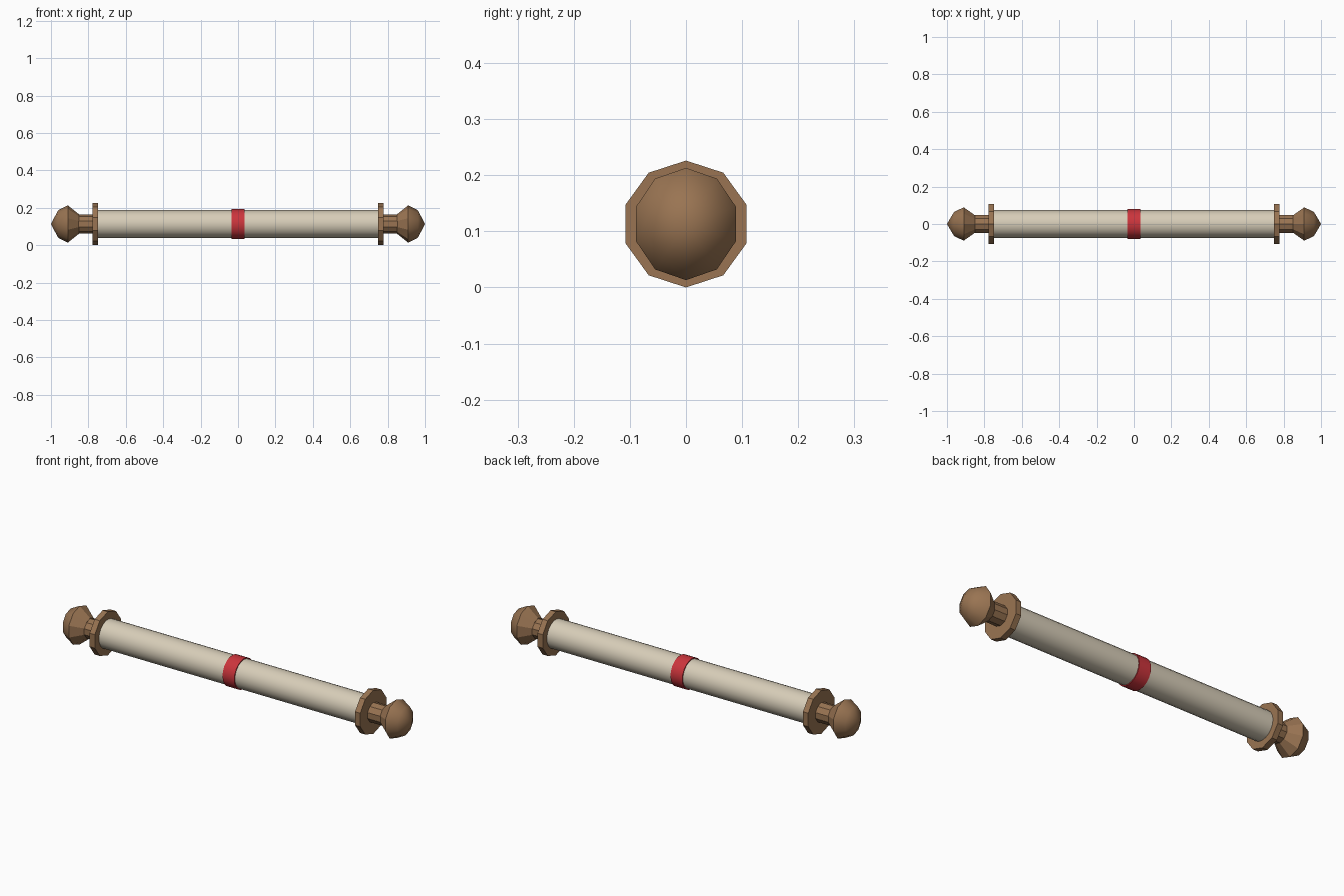
import bpy, bmesh, math

if "Cube" in bpy.data.objects:
    bpy.data.objects.remove(bpy.data.objects["Cube"])

CZ = 0.113   # axis height
SIDES = 10


def material(name, rgb):
    m = bpy.data.materials.new(name)
    m.diffuse_color = (*rgb, 1)
    m.use_nodes = True
    m.node_tree.nodes["Principled BSDF"].inputs["Base Color"].default_value = m.diffuse_color
    return m


wood = material("brown wood", (0.32, 0.175, 0.085))
paper = material("cream paper", (0.68, 0.61, 0.48))
red = material("red ribbon", (0.60, 0.035, 0.045))


def lathe(name, profile, mat, sides=SIDES, yscale=1.0, smooth=lambda x: False):
    """Revolve (x, radius) points around the x axis; radius 0 closes to a tip."""
    bm = bmesh.new()
    rings = []
    for x, r in profile:
        if r == 0:
            rings.append([bm.verts.new((x, 0, CZ))])
            continue
        rings.append([bm.verts.new((x, r * yscale * math.sin(2 * math.pi * i / sides),
                                    CZ + r * math.cos(2 * math.pi * i / sides)))
                      for i in range(sides)])
    for a, b in zip(rings, rings[1:]):
        for i in range(sides):
            j = (i + 1) % sides
            vs = [a[i % len(a)], a[j % len(a)], b[j % len(b)], b[i % len(b)]]
            bm.faces.new(list(dict.fromkeys(vs)))
    for ring in (rings[0], rings[-1]):
        if len(ring) > 1:
            bm.faces.new(ring)
    bmesh.ops.recalc_face_normals(bm, faces=bm.faces)
    for f in bm.faces:
        f.smooth = smooth(abs(f.calc_center_median().x))
    me = bpy.data.meshes.new(name)
    bm.to_mesh(me)
    bm.free()
    me.materials.append(mat)
    ob = bpy.data.objects.new(name, me)
    bpy.context.collection.objects.link(ob)
    return ob


# Rolled sheet and ribbon, smooth around the side with flat ends
lathe("rolled_sheet", [(-0.75, 0.074), (0.75, 0.074)], paper, 20, smooth=lambda x: x < 0.7)
lathe("ribbon", [(-0.034, 0.079), (0.034, 0.079)], red, 20, smooth=lambda x: x < 0.01)

# Rod ends: collar, neck and domed knob on both sides
for side, s in (("left", -1), ("right", 1)):
    lathe(side + "_collar", [(s * 0.748, 0.113), (s * 0.778, 0.113)], wood)
    lathe(side + "_neck", [(s * 0.775, 0.05), (s * 0.855, 0.05)], wood)
    lathe(side + "_knob", [(s * 0.85, 0.052), (s * 0.91, 0.1), (s * 0.962, 0.073), (s * 1.0, 0)],
          wood, yscale=0.935, smooth=lambda x: x > 0.91)
